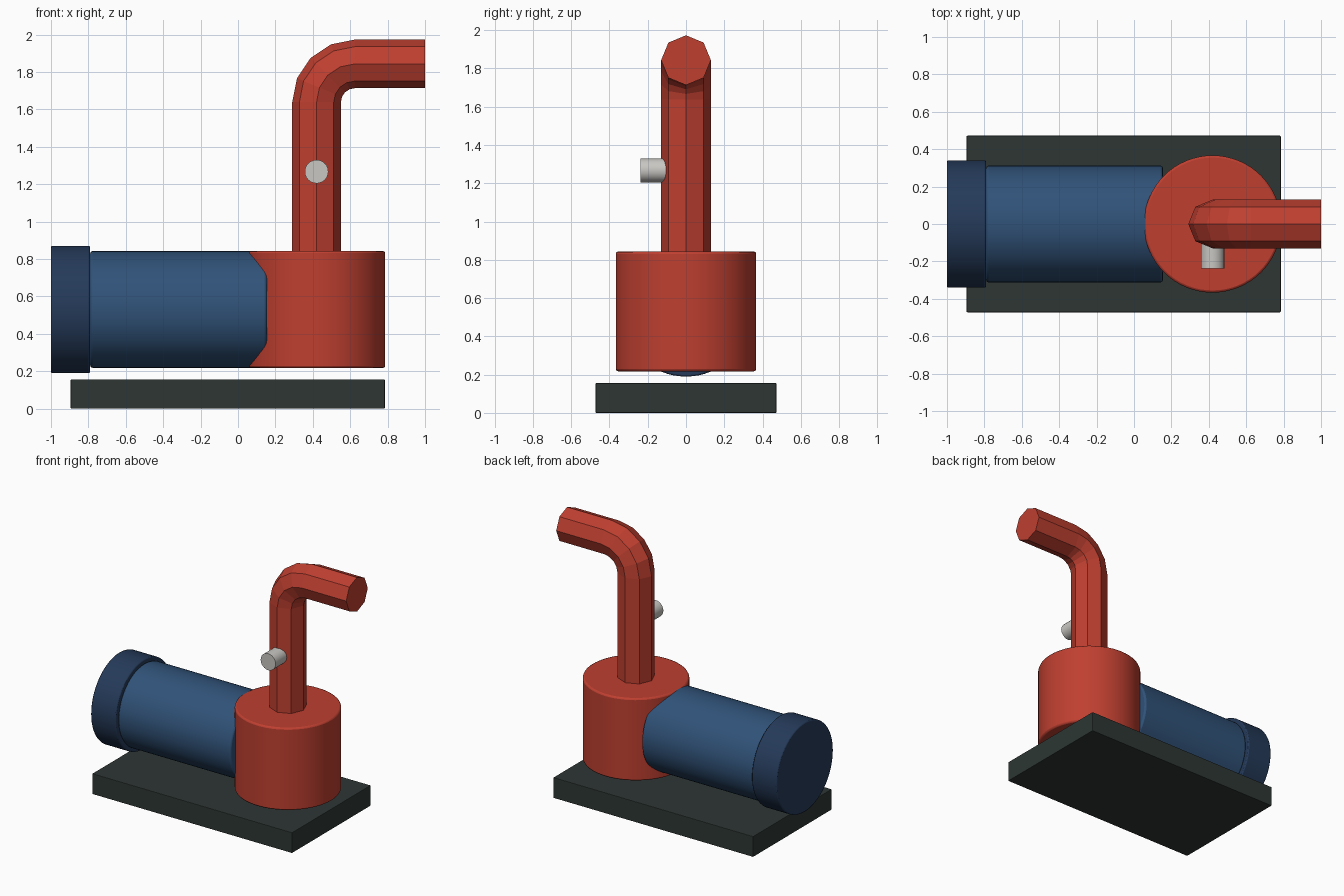
import bpy, bmesh, math
from mathutils import Matrix, Vector

cube = bpy.data.objects.get("Cube")
if cube:
    bpy.data.objects.remove(cube, do_unlink=True)


def material(name, r, g, b):
    m = bpy.data.materials.new(name)
    m.use_nodes = True
    m.diffuse_color = (r, g, b, 1)
    bsdf = next(n for n in m.node_tree.nodes if n.type == "BSDF_PRINCIPLED")
    bsdf.inputs["Base Color"].default_value = (r, g, b, 1)
    bsdf.inputs["Roughness"].default_value = 0.6
    return m


red = material("red paint", 0.52, 0.05, 0.03)
blue = material("blue paint", 0.03, 0.085, 0.19)
navy = material("dark blue", 0.018, 0.042, 0.1)
charcoal = material("charcoal", 0.026, 0.037, 0.034)
steel = material("light steel", 0.58, 0.57, 0.54)


def finish(name, bm, mat, bevel=0.0, smooth=False):
    bmesh.ops.recalc_face_normals(bm, faces=bm.faces)
    mesh = bpy.data.meshes.new(name)
    bm.to_mesh(mesh)
    bm.free()
    mesh.materials.append(mat)
    ob = bpy.data.objects.new(name, mesh)
    bpy.context.collection.objects.link(ob)
    if bevel:
        mod = ob.modifiers.new("rounded_edges", "BEVEL")
        mod.width = bevel
        mod.segments = 2
        mod.limit_method = "ANGLE"
        mod.angle_limit = math.radians(40)
    if smooth:
        bpy.ops.object.select_all(action="DESELECT")
        ob.select_set(True)
        bpy.context.view_layer.objects.active = ob
        bpy.ops.object.shade_smooth_by_angle(angle=math.radians(35))
    return ob


def cylinder(name, start, end, radius, mat, sides=64, bevel=0.0):
    start, end = Vector(start), Vector(end)
    axis = end - start
    place = Matrix.Translation((start + end) / 2) @ axis.to_track_quat("Z", "Y").to_matrix().to_4x4()
    bm = bmesh.new()
    bmesh.ops.create_cone(bm, cap_ends=True, segments=sides, radius1=radius,
                          radius2=radius, depth=axis.length, matrix=place)
    return finish(name, bm, mat, bevel, True)


# Base plate
bm = bmesh.new()
bmesh.ops.create_cube(bm, size=1, matrix=Matrix.Translation((-0.055, 0, 0.078))
                      @ Matrix.Diagonal((1.68, 0.944, 0.156, 1)))
finish("base_plate", bm, charcoal, 0.004)

# Motor, its end cap and the pump housing
axis_z = 0.53
cylinder("motor_body", (-0.79, 0, axis_z), (0.155, 0, axis_z), 0.312, blue, bevel=0.012)
cylinder("motor_end_cap", (-1, 0, axis_z), (-0.79, 0, axis_z), 0.34, navy, bevel=0.008)
pump_x = 0.42
cylinder("pump_housing", (pump_x, 0, 0.217), (pump_x, 0, 0.843), 0.367, red, bevel=0.012)

# Octagonal outlet pipe swept up, round the bend and out to the left
pipe_r, bend_r, pipe_z = 0.13, 0.205, 1.843
path = [(pump_x, 0.8, 0)]
for i in range(5):
    a = i * math.pi / 8
    path.append((pump_x + bend_r * (1 - math.cos(a)), pipe_z - bend_r * (1 - math.sin(a)), a))
path.append((1, pipe_z, math.pi / 2))

bm = bmesh.new()
rings = []
for x, z, tilt in path:
    ring = []
    for k in range(8):
        a = k * math.pi / 4
        u, v = pipe_r * math.cos(a), pipe_r * math.sin(a)
        ring.append(bm.verts.new((x + u * math.cos(tilt), v, z - u * math.sin(tilt))))
    rings.append(ring)
for low, high in zip(rings, rings[1:]):
    for k in range(8):
        n = (k + 1) % 8
        bm.faces.new((low[k], low[n], high[n], high[k]))
bm.faces.new(rings[0])
bm.faces.new(rings[-1])
finish("outlet_pipe", bm, red)

# Small stub on the front of the pipe
cylinder("pipe_stub", (pump_x, -0.238, 1.267), (pump_x, -0.08, 1.267), 0.063, steel, sides=24)
